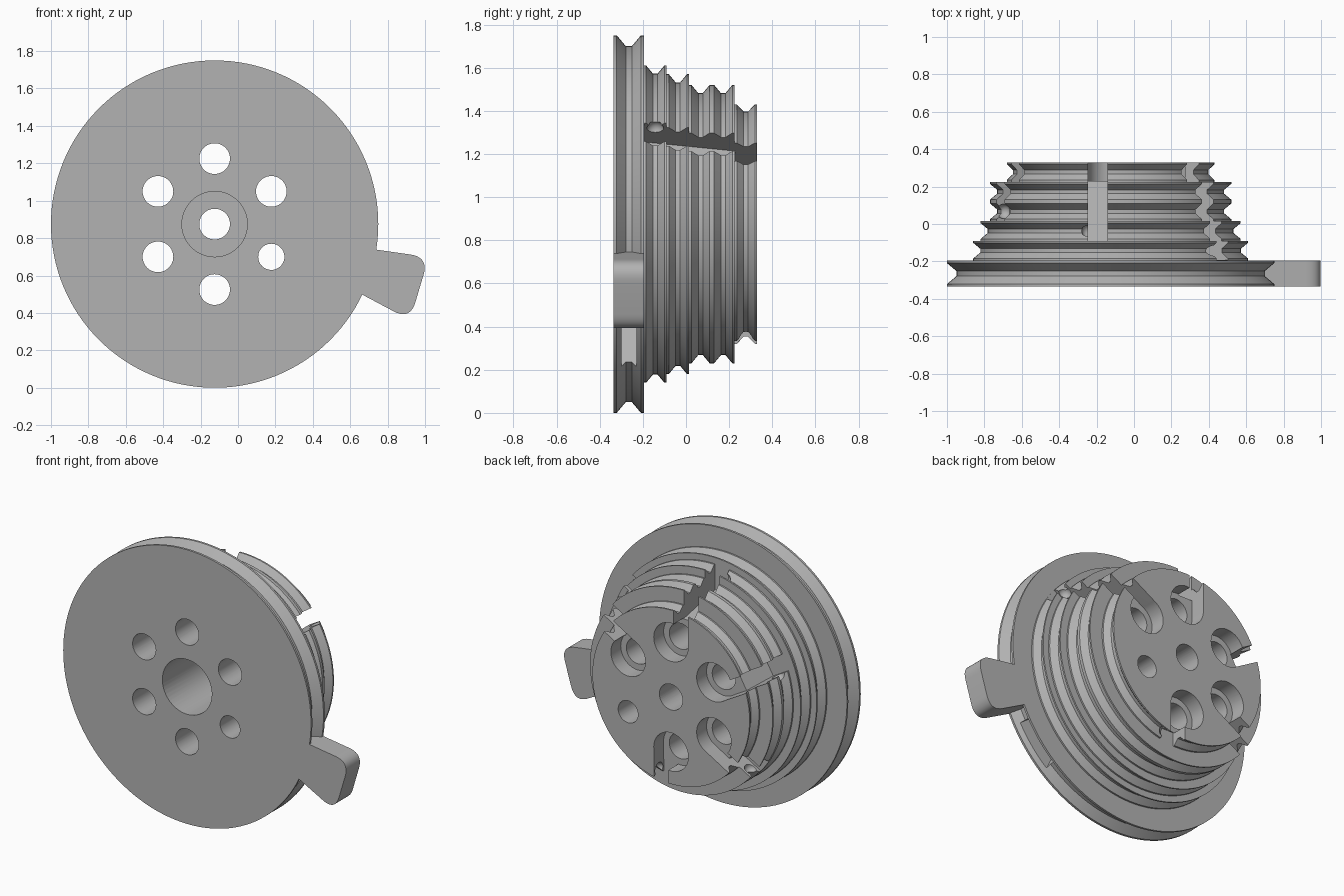
import bpy, bmesh
from math import cos, sin, radians, pi
from mathutils import Matrix, Vector

if "Cube" in bpy.data.objects:
    bpy.data.objects.remove(bpy.data.objects["Cube"])

CX, CZ = -0.125, 0.875            # pulley axis, running along y
FRONT, SHOULDER, BACK = -0.335, -0.195, 0.33

grey = bpy.data.materials.new("plain_grey")
grey.use_nodes = True
grey.diffuse_color = (0.45, 0.45, 0.45, 1)
for node in grey.node_tree.nodes:
    if node.type == "BSDF_PRINCIPLED":
        node.inputs["Base Color"].default_value = grey.diffuse_color


def finish(name, bm):
    bmesh.ops.recalc_face_normals(bm, faces=bm.faces)
    mesh = bpy.data.meshes.new(name)
    bm.to_mesh(mesh)
    bm.free()
    mesh.materials.append(grey)
    obj = bpy.data.objects.new(name, mesh)
    bpy.context.collection.objects.link(obj)
    return obj


def place(angle, u, t, y):
    """Point at radial distance u and tangential offset t."""
    a = radians(angle)
    return Vector((CX + u * cos(a) - t * sin(a), y, CZ + u * sin(a) + t * cos(a)))


def prism(name, lower, upper):
    """Solid between two matching outlines."""
    bm = bmesh.new()
    a = [bm.verts.new(p) for p in lower]
    b = [bm.verts.new(p) for p in upper]
    bm.faces.new(a)
    bm.faces.new(b)
    for i in range(len(a)):
        j = (i + 1) % len(a)
        bm.faces.new((a[i], a[j], b[j], b[i]))
    return finish(name, bm)


def bore(angle, u, radius, y0, y1):
    bm = bmesh.new()
    c = place(angle, u, 0, (y0 + y1) / 2)
    bmesh.ops.create_cone(bm, cap_ends=True, segments=48, radius1=radius, radius2=radius,
                          depth=y1 - y0,
                          matrix=Matrix.Translation(c) @ Matrix.Rotation(pi / 2, 4, "X"))
    return finish("bore_cutter", bm)


def slot(angle, outline, t0, t1):
    return prism("slot_cutter", [place(angle, u, t0, y) for u, y in outline],
                 [place(angle, u, t1, y) for u, y in outline])


# Stepped pulley body: V grooves turned around the axis
grooves = [(FRONT, SHOULDER, 0.875, 0.05), (SHOULDER, -0.09, 0.735, 0.038),
           (-0.09, 0.015, 0.695, 0.038), (0.015, 0.12, 0.645, 0.038),
           (0.12, 0.225, 0.645, 0.038), (0.225, BACK, 0.555, 0.033)]
profile = [(0, FRONT)]
for y0, y1, r, depth in grooves:
    for f, d in ((0, 0), (0.1, 0), (0.4, depth), (0.6, depth), (0.9, 0), (1, 0)):
        profile.append((r - d, y0 + f * (y1 - y0)))
profile.append((0, BACK))

bm = bmesh.new()
verts = [bm.verts.new((CX + r, y, CZ)) for r, y in profile]
edges = [bm.edges.new(pair) for pair in zip(verts, verts[1:])]
bmesh.ops.spin(bm, geom=verts + edges, cent=(CX, 0, CZ), axis=(0, 1, 0),
               angle=2 * pi, steps=128)
bmesh.ops.remove_doubles(bm, verts=bm.verts, dist=0.0005)
body = finish("pulley_body", bm)

# Hub bore with a wide front recess
cutters = [bore(0, 0, 0.082, -0.5, 0.5), bore(0, 0, 0.175, -0.5, 0.12)]

# Bolt holes, counterbores and sloping cord slots, one slot per groove
FLOOR = 0.23
slot_ends = {30: -0.193, 90: -0.09, 150: 0.015, 210: 0.12, 270: 0.225}
for index, (angle, end) in enumerate(slot_ends.items()):
    cutters.append(bore(angle, 0.35, 0.082, -0.5, 0.5))
    cutters.append(bore(angle, 0.35, 0.122, FLOOR, 0.5))
    inner = 0.466 + (FLOOR - end) * 0.2
    outline = [(0.35, 0.45), (0.35, FLOOR), (0.466, FLOOR), (inner, end), (0.9, end), (0.9, 0.45)]
    cutters.append(slot(angle, outline, 0.018, 0.1215))
    # Rounded lead-in from the slot to its groove
    y0, y1, r, depth = grooves[index + 1]
    bm = bmesh.new()
    centre = place(angle, (r - depth) * 0.975, 0.115, (y0 + y1) / 2)
    bmesh.ops.create_uvsphere(bm, u_segments=20, v_segments=12, radius=0.04,
                              matrix=Matrix.Translation(centre))
    cutters.append(finish("lead_in_cutter", bm))

# Plain hole with a cord channel out to the flange groove
cutters.append(bore(-30, 0.35, 0.07, -0.5, 0.5))
channel = [(0.30, -0.16), (0.53, -0.655), (0.66, -0.72), (0.80, -0.48), (0.36, -0.16)]
cutters.append(prism("channel_cutter", [(CX + x, -0.3, CZ + z) for x, z in channel],
                     [(CX + x, -0.23, CZ + z) for x, z in channel]))

for cutter in cutters:
    cutter.hide_render = True
    mod = body.modifiers.new("cut", "BOOLEAN")
    mod.operation = "DIFFERENCE"
    mod.solver = "EXACT"
    mod.object = cutter
bpy.context.view_layer.update()
cut_mesh = bpy.data.meshes.new_from_object(
    body.evaluated_get(bpy.context.evaluated_depsgraph_get()))
body.modifiers.clear()
body.data = cut_mesh
for cutter in cutters:
    bpy.data.objects.remove(cutter)

# Rounded lever tab on the rim
tab = [Vector(p) for p in ((0.66, 0.75), (1.02, 0.698), (0.92, 0.362), (0.60, 0.532))]
outline = [tab[0]]
for i in (1, 2):
    corner = tab[i]
    start = corner + (tab[i - 1] - corner).normalized() * 0.1
    end = corner + (tab[i + 1] - corner).normalized() * 0.1
    for k in range(11):
        f = k / 10
        outline.append(start * (1 - f) ** 2 + corner * 2 * f * (1 - f) + end * f ** 2)
outline.append(tab[3])
lever = prism("lever_tab", [(p.x, FRONT, p.y) for p in outline],
              [(p.x, SHOULDER, p.y) for p in outline])

# Smooth round walls, crisp edges
bpy.ops.object.select_all(action="DESELECT")
for obj in (body, lever):
    obj.select_set(True)
bpy.context.view_layer.objects.active = body
bpy.ops.object.shade_smooth_by_angle(angle=radians(25))
